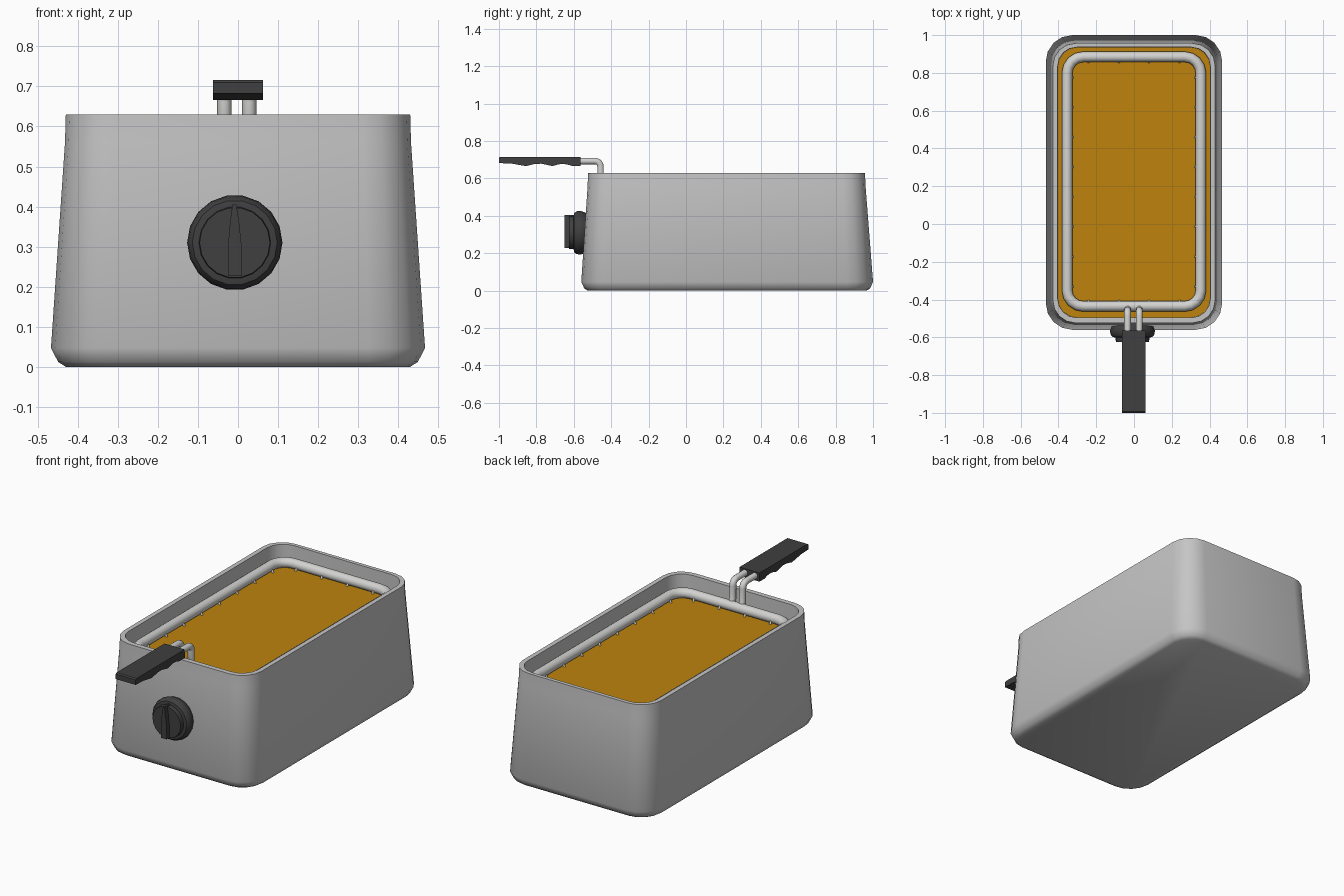
import bpy, bmesh, math

if "Cube" in bpy.data.objects:
    bpy.data.objects.remove(bpy.data.objects["Cube"])


def material(name, rgb):
    m = bpy.data.materials.new(name)
    m.diffuse_color = (*rgb, 1)
    m.use_nodes = True
    m.node_tree.nodes["Principled BSDF"].inputs["Base Color"].default_value = m.diffuse_color
    return m


grey = material("housing grey", (0.56, 0.56, 0.56))
steel = material("basket steel", (0.65, 0.65, 0.64))
black = material("black plastic", (0.05, 0.05, 0.05))
amber = material("frying oil", (0.52, 0.23, 0.004))


def finish(ob, mat, angle=None):
    ob.data.materials.append(mat)
    if angle:
        bpy.ops.object.select_all(action='DESELECT')
        ob.select_set(True)
        bpy.context.view_layer.objects.active = ob
        bpy.ops.object.shade_smooth_by_angle(angle=math.radians(angle))
    return ob


def rounded_rect(hx, y0, y1, r, z, seg=4):
    pts = []
    corners = [(hx - r, y1 - r), (r - hx, y1 - r), (r - hx, y0 + r), (hx - r, y0 + r)]
    for i, (cx, cy) in enumerate(corners):
        for k in range(seg + 1):
            a = math.pi / 2 * (i + k / seg)
            pts.append((cx + r * math.cos(a), cy + r * math.sin(a), z))
    return pts


def loft(name, rings, mat, angle=None):
    """Skin a list of equal-length rings and cap both ends."""
    bm = bmesh.new()
    vs = [[bm.verts.new(p) for p in ring] for ring in rings]
    n = len(vs[0])
    for a, b in zip(vs, vs[1:]):
        for i in range(n):
            j = (i + 1) % n
            bm.faces.new((a[i], a[j], b[j], b[i]))
    bm.faces.new(vs[0][::-1])
    if len(vs) > 1:
        bm.faces.new(vs[-1])
        bmesh.ops.recalc_face_normals(bm, faces=bm.faces[:])
    else:
        bmesh.ops.reverse_faces(bm, faces=bm.faces[:])
    me = bpy.data.meshes.new(name)
    bm.to_mesh(me)
    bm.free()
    ob = bpy.data.objects.new(name, me)
    bpy.context.collection.objects.link(ob)
    return finish(ob, mat, angle)


def tube(name, paths, radius, mat, cyclic=False):
    cu = bpy.data.curves.new(name, 'CURVE')
    cu.dimensions = '3D'
    cu.bevel_depth = radius
    cu.bevel_resolution = 3
    cu.use_fill_caps = True
    for pts in paths:
        sp = cu.splines.new('POLY')
        sp.points.add(len(pts) - 1)
        for p, co in zip(sp.points, pts):
            p.co = (*co, 1)
        sp.use_cyclic_u = cyclic
    ob = bpy.data.objects.new(name, cu)
    bpy.context.collection.objects.link(ob)
    bpy.ops.object.select_all(action='DESELECT')
    ob.select_set(True)
    bpy.context.view_layer.objects.active = ob
    bpy.ops.object.convert(target='MESH')
    return finish(bpy.context.object, mat, 50)


# Housing: tapered tub with rounded bottom edge, rim and inner well
loft("housing", [
    rounded_rect(.43, -.525, .965, .11, 0),
    rounded_rect(.449, -.544, .984, .125, .012),
    rounded_rect(.467, -.56, 1.0, .14, .047),
    rounded_rect(.432, -.526, .96, .12, .56),
    rounded_rect(.43, -.524, .957, .12, .63),
    rounded_rect(.404, -.496, .936, .10, .63),
    rounded_rect(.402, -.494, .934, .10, .50),
], grey, 40)

# Oil surface
loft("oil", [rounded_rect(.403, -.495, .935, .10, .515),
             rounded_rect(.403, -.495, .935, .10, .535)], amber)

# Basket rim and the upright wires that dip into the oil
tube("basket_rim", [rounded_rect(.354, -.436, .885, .085, .558)], .028, steel, True)
wires = []
for i in range(8):
    y = -.33 + i * .158
    wires += [[(s * .338, y, .56), (s * .318, y, .52)] for s in (-1, 1)]
for i in range(4):
    x = -.24 + i * .16
    wires += [[(x, .87, .56), (x, .85, .52)], [(x, -.42, .56), (x, -.40, .52)]]
tube("basket_wires", wires, .006, steel)

# Handle rods: up from the rim, bend, forward into the grip
rods = []
for x in (-.034, .028):
    bend = [(x, -.487 + .03 * math.cos(a), .663 + .03 * math.sin(a))
            for a in [math.pi / 2 * k / 5 for k in range(6)]]
    rods.append([(x, -.44, .56), (x, -.457, .59)] + bend + [(x, -.60, .693)])
tube("handle_rods", rods, .018, steel)

# Grip: side profile with finger grooves, extruded across x
profile = [(-1, .71), (-.993, .716), (-.565, .716), (-.565, .667), (-.61, .667),
           (-.635, .675), (-.665, .678), (-.69, .673), (-.715, .666), (-.74, .672),
           (-.775, .679), (-.81, .677), (-.855, .666), (-.89, .672), (-.935, .68), (-1, .682)]
loft("handle_grip", [[(x, y, z) for y, z in profile] for x in (-.063, .062)], black, 25)

# Control knob: lathed base and dial facing the front
KX, KZ = -.008, .31


def knob(name, steps):
    n = 18
    return loft(name, [[(KX + r * math.cos(2 * math.pi * i / n), y,
                         KZ + r * math.sin(2 * math.pi * i / n)) for i in range(n)]
                       for r, y in steps], black, 35)


knob("knob_base", [(.10, -.52), (.113, -.548), (.119, -.565), (.116, -.585),
                   (.106, -.598), (.091, -.601)])
knob("knob_dial", [(.09, -.598), (.088, -.625)])

# Pointer bar across the dial, narrower at the top
bar = [(-.006, .405), (.004, .405), (.011, .36), (.017, .30), (.017, .227),
       (-.017, .227), (-.017, .30), (-.012, .36)]
loft("knob_pointer", [[(KX + x, y, z) for x, z in bar] for y in (-.60, -.65)], black, 25)
